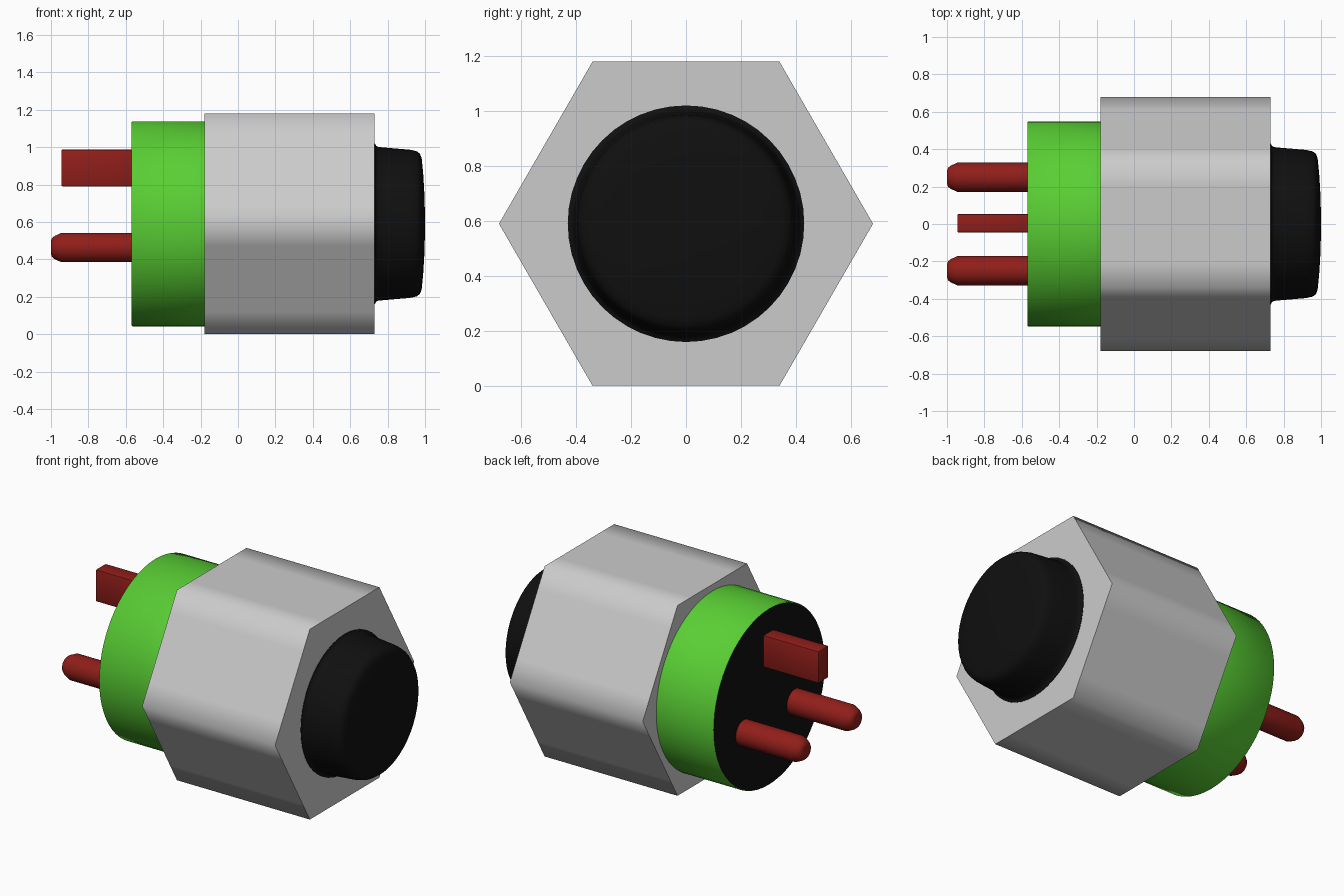
import bpy, bmesh
from math import sin, cos, pi, radians

if "Cube" in bpy.data.objects:
    bpy.data.objects.remove(bpy.data.objects["Cube"])

ZC = 0.59  # height of the long axis


def material(name, rgb):
    m = bpy.data.materials.new(name)
    m.diffuse_color = (*rgb, 1)
    m.use_nodes = True
    m.node_tree.nodes["Principled BSDF"].inputs["Base Color"].default_value = m.diffuse_color
    return m


green = material("green", (0.10, 0.62, 0.034))
red = material("red", (0.28, 0.013, 0.01))
black = material("black", (0.005, 0.005, 0.005))


def finish(name, bm, mat=None, angle=35):
    bmesh.ops.recalc_face_normals(bm, faces=bm.faces)
    me = bpy.data.meshes.new(name)
    bm.to_mesh(me)
    bm.free()
    ob = bpy.data.objects.new(name, me)
    bpy.context.collection.objects.link(ob)
    if mat:
        me.materials.append(mat)
    bpy.ops.object.select_all(action='DESELECT')
    ob.select_set(True)
    bpy.context.view_layer.objects.active = ob
    bpy.ops.object.shade_smooth_by_angle(angle=radians(angle))
    return ob


def loft(name, rings, mat=None, angle=35, cap_start=True):
    """Skin a list of rings of points and close the ends."""
    bm = bmesh.new()
    rows = [[bm.verts.new(p) for p in ring] for ring in rings]
    n = len(rows[0])
    for a, b in zip(rows, rows[1:]):
        for i in range(n):
            j = (i + 1) % n
            bm.faces.new((a[i], a[j], b[j], b[i]))
    if cap_start:
        bm.faces.new(rows[0])
    bm.faces.new(rows[-1])
    return finish(name, bm, mat, angle)


def lathe(name, profile, mat, y=0, z=ZC, n=48, **kw):
    """Revolve (x, radius) points round an axis along x."""
    rings = [[(x, y + r * cos(2 * pi * i / n), z + r * sin(2 * pi * i / n))
              for i in range(n)] for x, r in profile]
    return loft(name, rings, mat, **kw)


# hexagonal body, extra points beside each corner keep the flats flat
corners = [(0.68 * cos(i * pi / 3), 0.68 * sin(i * pi / 3)) for i in range(6)]
section = []
for i in range(6):
    (y0, z0), (y1, z1) = corners[i], corners[(i + 1) % 6]
    section += [(y0 + (y1 - y0) * t, z0 + (z1 - z0) * t) for t in (0, 0.2, 0.8)]
loft("hex_body", [[(x, y, ZC + z) for y, z in section] for x in (-0.18, 0.73)],
     angle=65)

# green collar and its dark end plate
lathe("collar", [(-0.57, 0.543), (-0.565, 0.548), (-0.18, 0.548)], green,
      n=64, angle=60, cap_start=False)
lathe("end_plate", [(-0.57, 0.543), (-0.54, 0.543)], black, n=64)

# black button with a flared foot and a slightly domed face
lathe("button", [(0.72, 0.43), (0.732, 0.43), (0.738, 0.417), (0.75, 0.411),
                 (0.78, 0.408), (0.92, 0.396), (0.955, 0.388), (0.973, 0.375),
                 (0.982, 0.35), (0.99, 0.27), (0.996, 0.17), (1.0, 0.04)],
      black, angle=60)

# round pins
for side, y in (("left", 0.25), ("right", -0.25)):
    lathe("round_pin_" + side,
          [(-1.0, 0.035), (-0.995, 0.05), (-0.98, 0.062), (-0.945, 0.078),
           (-0.55, 0.078)], red, y=y, z=0.463, n=32, angle=60)

# flat pin
bm = bmesh.new()
bmesh.ops.create_cube(bm, size=1)
for v in bm.verts:
    v.co = (-0.7475 + v.co.x * 0.395, 0.004 + v.co.y * 0.1, 0.889 + v.co.z * 0.198)
bmesh.ops.bevel(bm, geom=bm.edges[:], offset=0.008, segments=2, profile=0.5,
                affect='EDGES')
finish("flat_pin", bm, red)
